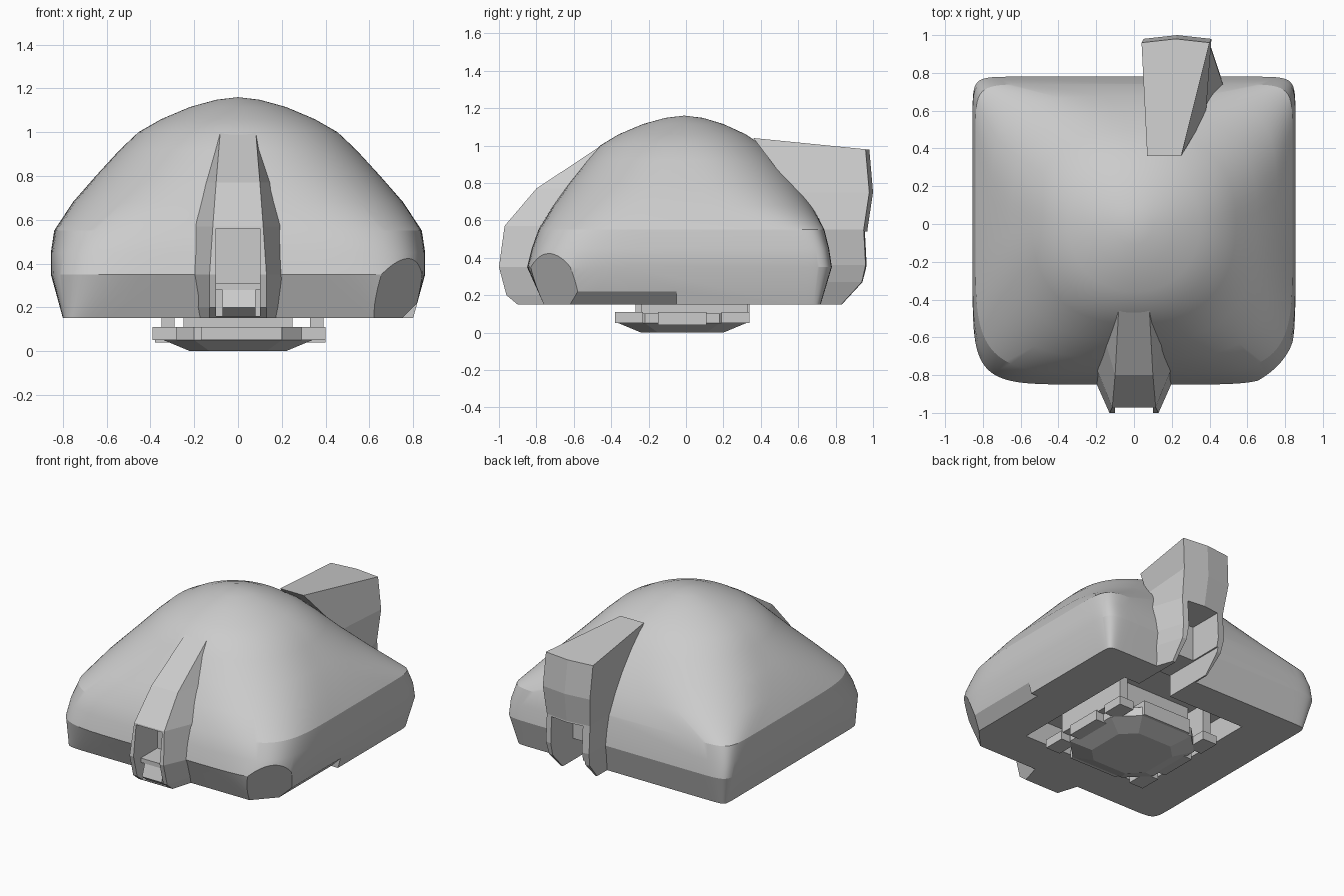
import bpy, bmesh
from math import cos, sin, pi, radians, copysign

if "Cube" in bpy.data.objects:
    bpy.data.objects.remove(bpy.data.objects["Cube"])

grey = bpy.data.materials.new("light grey")
grey.use_nodes = True
grey.diffuse_color = (0.6, 0.6, 0.6, 1)
grey.node_tree.nodes["Principled BSDF"].inputs["Base Color"].default_value = (0.6, 0.6, 0.6, 1)


def make(name, bm):
    bmesh.ops.recalc_face_normals(bm, faces=bm.faces)
    me = bpy.data.meshes.new(name)
    bm.to_mesh(me)
    bm.free()
    ob = bpy.data.objects.new(name, me)
    bpy.context.collection.objects.link(ob)
    me.materials.append(grey)
    return ob


def loft(name, rings, tip=None):
    """Skin a stack of equal-length rings, closing the first and the last."""
    bm = bmesh.new()
    vs = [[bm.verts.new(p) for p in r] for r in rings]
    n = len(vs[0])
    for a, b in zip(vs, vs[1:]):
        for i in range(n):
            j = (i + 1) % n
            bm.faces.new((a[i], a[j], b[j], b[i]))
    bm.faces.new(vs[0])
    if tip:
        t = bm.verts.new(tip)
        for i in range(n):
            bm.faces.new((vs[-1][i], vs[-1][(i + 1) % n], t))
    else:
        bm.faces.new(vs[-1])
    return make(name, bm)


def box(name, x0, x1, y0, y1, z0, z1):
    return loft(name, [[(x0, y0, z), (x1, y0, z), (x1, y1, z), (x0, y1, z)]
                       for z in (z0, z1)])


def select(ob):
    bpy.ops.object.select_all(action='DESELECT')
    ob.select_set(True)
    bpy.context.view_layer.objects.active = ob


def cut(ob, cutters):
    for c in cutters:
        m = ob.modifiers.new("cut", 'BOOLEAN')
        m.operation = 'DIFFERENCE'
        m.solver = 'EXACT'
        m.object = c
        select(ob)
        bpy.ops.object.modifier_apply(modifier=m.name)


def smooth(ob, angle):
    select(ob)
    bpy.ops.object.shade_smooth_by_angle(angle=radians(angle))


def rounded_square(z, hx, front, back, n_front, n_back, count=96):
    pts = []
    for i in range(count):
        a = 2 * pi * (i + 0.5) / count
        c, s = cos(a), sin(a)
        e = 2 / (n_back if s > 0 else n_front)
        pts.append((hx * copysign(abs(c) ** e, c),
                    (back if s > 0 else front) * copysign(abs(s) ** e, s), z))
    return pts


# Domed shell: height, half width, front and back depth, corner squareness
shell = loft("domed_shell", [rounded_square(*r) for r in (
    (0.15, 0.80, 0.76, 0.72, 24, 40),
    (0.35, 0.855, 0.85, 0.78, 7, 20),
    (0.45, 0.855, 0.825, 0.765, 6, 18),
    (0.55, 0.84, 0.79, 0.74, 5, 14),
    (0.68, 0.755, 0.71, 0.675, 3.5, 4.4),
    (0.80, 0.65, 0.625, 0.595, 2.7, 2.9),
    (0.92, 0.54, 0.53, 0.495, 2.3, 2.4),
    (1.00, 0.455, 0.46, 0.41, 2.2, 2.2),
    (1.06, 0.35, 0.36, 0.32, 2.1, 2.1),
    (1.115, 0.22, 0.23, 0.20, 2, 2),
    (1.148, 0.10, 0.11, 0.09, 2, 2))], tip=(0, -0.01, 1.16))

# Front hood: height, front y, half width at front, half width at shell, back y
hood = loft("front_hood", [[(-wf, y, z), (wf, y, z), (wb, yb, z), (-wb, yb, z)]
                           for z, y, wf, wb, yb in (
    (0.15, -0.90, 0.13, 0.19, -0.70), (0.20, -0.96, 0.13, 0.20, -0.72),
    (0.35, -1.00, 0.13, 0.21, -0.82), (0.57, -0.97, 0.115, 0.20, -0.76),
    (0.77, -0.80, 0.10, 0.155, -0.61), (1.015, -0.43, 0.08, 0.09, -0.36))])

# Rear fin: front z, back z, end y, end left and right x, root y, root x pair
fin = loft("rear_fin", [[(xl, y, z), ((xl + xr) / 2, y + 0.02, z), (xr, y, z),
                         (rr, yb, zb), (rl, yb, zb)]
                        for z, zb, y, xl, xr, yb, rl, rr in (
    (0.15, 0.15, 0.83, 0.10, 0.38, 0.60, 0.10, 0.46),
    (0.27, 0.27, 0.94, 0.08, 0.39, 0.66, 0.08, 0.48),
    (0.36, 0.36, 0.96, 0.07, 0.40, 0.72, 0.07, 0.48),
    (0.55, 0.55, 0.95, 0.07, 0.40, 0.71, 0.07, 0.48),
    (0.75, 0.75, 0.98, 0.05, 0.41, 0.58, 0.07, 0.38),
    (0.98, 1.04, 0.96, 0.04, 0.40, 0.36, 0.07, 0.25))])

# Cutters: underside cavity, front window, rear window, rear passage
cavity = box("cavity_cutter", -0.48, 0.48, -0.48, 0.48, 0.0, 0.31)
window = box("window_cutter", -0.10, 0.10, -1.1, -0.74, 0.16, 0.56)
rear_window = box("rear_window_cutter", 0.12, 0.36, 0.72, 1.1, 0.05, 0.54)
passage = box("passage_cutter", 0.11, 0.36, 0.40, 1.1, 0.05, 0.30)

# Cutters: chipped rim on the left side and its front corner
chip = box("chip_cutter", -0.1, 0.1, -0.33, 0.33, -0.1, 0.1)
chip.location = (0.83, -0.38, 0.09)
chip.rotation_euler = (0, radians(45), 0)
corner_chip = loft("corner_chip_cutter", [
    [(0.95, ya, z), (0.95, -0.95, z), (xb, -0.95, z)]
    for z, ya, xb in ((0.05, -0.35, 0.40), (0.45, -0.55, 0.60))])
bpy.context.view_layer.update()

cutters = [cavity, window, rear_window, passage, chip, corner_chip]
cut(shell, cutters)
cut(hood, [window])
cut(fin, [rear_window, passage])
for c in cutters:
    bpy.data.objects.remove(c)
smooth(shell, 18)

# Ledge and stepped block inside the front window
box("window_ledge", -0.11, 0.12, -0.92, -0.70, 0.28, 0.31)
loft("window_block", [[(-0.07, y, z), (0.08, y, z), (0.08, -0.7, z), (-0.07, -0.7, z)]
                      for y, z in ((-0.90, 0.16), (-0.95, 0.20), (-0.92, 0.28))])


def octagon(h, k, z, cy=-0.02):
    half = [(h, -k), (h, k), (k, h), (-k, h)]
    return [(x, y + cy, z) for x, y in half + [(-x, -y) for x, y in half]]


# Underside unit: bevelled plate, core reaching the cavity ceiling
loft("bottom_plate", [octagon(0.22, 0.13, 0.0), octagon(0.34, 0.2, 0.05),
                      octagon(0.34, 0.2, 0.11)])
box("core", -0.25, 0.25, -0.27, 0.23, 0.10, 0.32)

# Blocks on the four sides, side walls and corner pads
box("front_block", -0.17, 0.20, -0.38, -0.28, 0.05, 0.11)
box("back_block", -0.17, 0.20, 0.24, 0.34, 0.05, 0.15)
for side, x in (("left", 0.35), ("right", -0.33)):
    box(side + "_block", x - 0.05, x + 0.05, -0.15, 0.11, 0.04, 0.11)
    box(side + "_wall", x - 0.02, x + 0.04, -0.24, 0.33, 0.10, 0.32)
    for end, y in (("front", -0.30), ("back", 0.27)):
        box(f"{side}_{end}_pad", x - 0.06, x + 0.05, y - 0.08, y + 0.07, 0.05, 0.11)

# Round button under the plate
bm = bmesh.new()
bmesh.ops.create_uvsphere(bm, u_segments=20, v_segments=10, radius=0.05)
button = make("button", bm)
button.scale.z = 0.6
button.location = (0.18, -0.03, 0.03)
smooth(button, 40)
